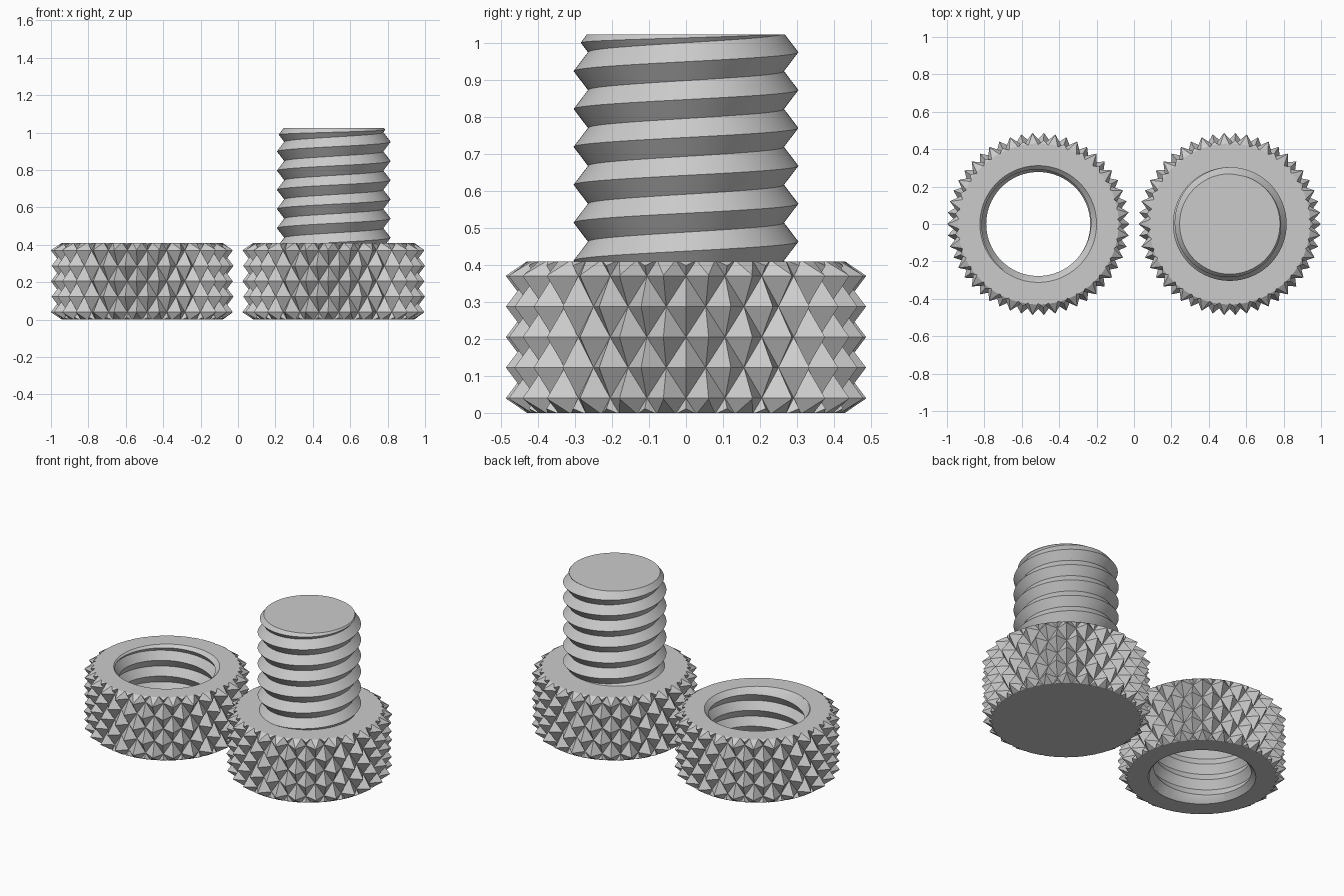
import bpy, bmesh, math

cube = bpy.data.objects.get("Cube")
if cube:
    bpy.data.objects.remove(cube, do_unlink=True)

TAU = math.tau
CENTRE = 0.512        # distance of each part from the middle
HEIGHT = 0.41         # height of nut and bolt head
PITCH = 0.1025        # thread pitch
TEETH = 25            # knurl teeth in a ring

grey = bpy.data.materials.new("light_grey")
grey.use_nodes = True
grey.diffuse_color = (0.6, 0.6, 0.6, 1)
grey.node_tree.nodes["Principled BSDF"].inputs["Base Color"].default_value = (0.6, 0.6, 0.6, 1)


def solid(name, x, point, columns, rows, shift=0):
    """Closed solid from rings of (angle, radius, z); shift joins the seam as a helix."""
    bm = bmesh.new()
    grid = []
    for j in range(rows):
        ring = []
        for i in range(columns):
            angle, r, z = point(i, j)
            ring.append(bm.verts.new((r * math.cos(angle), r * math.sin(angle), z)))
        grid.append(ring)

    def vert(i, j):
        return grid[j + shift * (i // columns)][i % columns]

    for j in range(rows - 1 - shift):
        for i in range(columns):
            a, b, c, d = vert(i, j), vert(i + 1, j), vert(i + 1, j + 1), vert(i, j + 1)
            # alternate the diagonal so that it always follows the valleys
            pair = ((a, b, d), (b, c, d)) if (i + j) % 2 == 0 else ((a, b, c), (a, c, d))
            for tri in pair:
                bm.faces.new(tri)
    bmesh.ops.remove_doubles(bm, verts=bm.verts, dist=1e-5)
    loose = [v for v in bm.verts if not v.link_faces]
    bmesh.ops.delete(bm, geom=loose, context='VERTS')
    bmesh.ops.holes_fill(bm, edges=[e for e in bm.edges if e.is_boundary], sides=0)
    bmesh.ops.recalc_face_normals(bm, faces=bm.faces)
    mesh = bpy.data.meshes.new(name)
    bm.to_mesh(mesh)
    bm.free()
    mesh.materials.append(grey)
    obj = bpy.data.objects.new(name, mesh)
    obj.location.x = x
    bpy.context.collection.objects.link(obj)
    return obj


def lathe(name, x, profile, sides=100):
    return solid(name, x, lambda i, j: (TAU * i / sides, *profile[j]), sides, len(profile))


def knurl(name, x):
    """Rows of staggered pyramids, a little taller than the finished part."""
    def point(i, j):
        r = 0.488 if (i + j) % 2 == 0 else 0.426
        return TAU * i / (2 * TEETH), r, -0.0425 + 0.0825 * j
    return solid(name, x, point, 2 * TEETH, 7)


def thread(name, x, minor, major, low, high, phase, sides=96):
    """Right-handed V thread."""
    first = 2 * math.floor(low / PITCH) - 4

    def point(i, j):
        turn = i / sides
        z = PITCH * (turn + (first + j) / 2 + phase)
        z = min(max(z, low), high)
        u = (z / PITCH - turn - phase) % 1
        return TAU * turn, minor + (major - minor) * abs(2 * u - 1), z
    rows = math.ceil(2 * (high - low) / PITCH) + 12
    return solid(name, x, point, sides, rows, shift=2)


def cut(obj, tool, operation):
    tool.hide_render = True
    mod = obj.modifiers.new("cut", 'BOOLEAN')
    mod.operation, mod.solver, mod.object = operation, 'EXACT', tool
    select(obj)
    bpy.ops.object.modifier_apply(modifier=mod.name)
    bpy.data.objects.remove(tool, do_unlink=True)


def select(obj):
    for other in bpy.context.selected_objects:
        other.select_set(False)
    obj.select_set(True)
    bpy.context.view_layer.objects.active = obj


def knurled_wheel(name, x):
    wheel = knurl(name, x)
    blank = lathe("chamfered_blank", x, [(0.43, 0), (0.52, 0.06), (0.52, HEIGHT - 0.06), (0.43, HEIGHT)])
    cut(wheel, blank, 'INTERSECT')
    return wheel


# Nut with internal thread and countersunk ends
nut = knurled_wheel("knurled_nut", -CENTRE)
cut(nut, thread("thread_cutter", -CENTRE, 0.278, 0.309, -0.1, 0.51, 0.27), 'DIFFERENCE')
sink = [(0.342, -0.03), (0.272, 0.04), (0.272, HEIGHT - 0.04), (0.342, HEIGHT + 0.03)]
cut(nut, lathe("countersink_cutter", -CENTRE, sink), 'DIFFERENCE')

# Bolt head and threaded shaft with chamfered tip
head = knurled_wheel("bolt_head", CENTRE)
shaft = thread("bolt_shaft", CENTRE, 0.265, 0.304, 0.2, 1.2, 0.27)
cut(shaft, lathe("shaft_blank", CENTRE, [(0.34, 0.35), (0.34, 0.928), (0.268, 1.024)]), 'INTERSECT')

# Smooth curved flanks, crisp edges
for part in (nut, head, shaft):
    select(part)
    bpy.ops.object.shade_smooth_by_angle(angle=math.radians(20))
